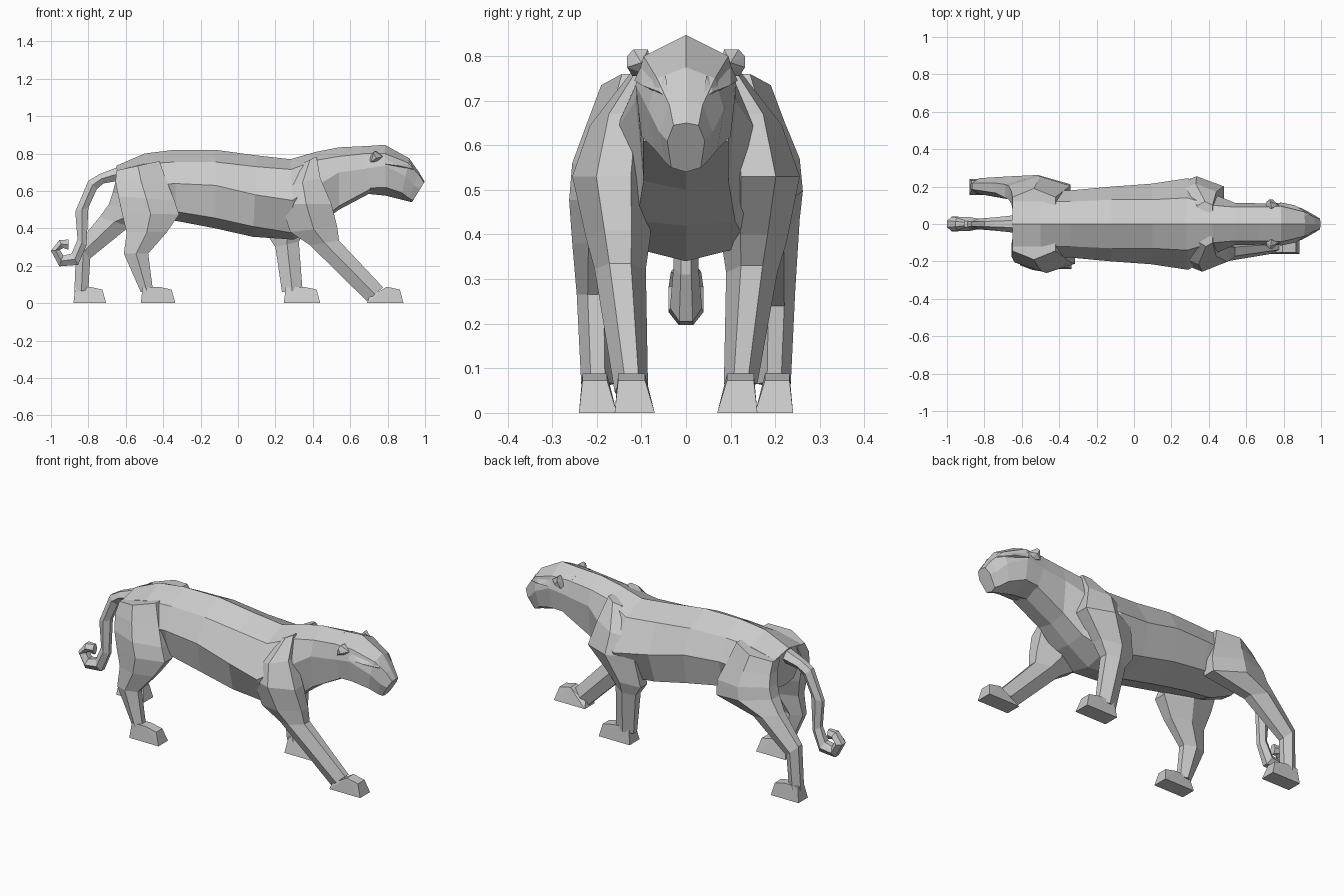
import bpy, bmesh


def finish(name, bm):
    bmesh.ops.recalc_face_normals(bm, faces=bm.faces[:])
    me = bpy.data.meshes.new(name)
    bm.to_mesh(me)
    bm.free()
    ob = bpy.data.objects.new(name, me)
    bpy.context.collection.objects.link(ob)
    return ob


def loft(name, rings):
    """Skin a list of equal-length point rings and cap both ends."""
    bm = bmesh.new()
    vs = [[bm.verts.new(p) for p in r] for r in rings]
    n = len(vs[0])
    for a, b in zip(vs, vs[1:]):
        for i in range(n):
            j = (i + 1) % n
            bm.faces.new((a[i], a[j], b[j], b[i]))
    bm.faces.new(vs[0])
    bm.faces.new(vs[-1])
    return finish(name, bm)


def hull(name, pts):
    bm = bmesh.new()
    for p in pts:
        bm.verts.new(p)
    bmesh.ops.convex_hull(bm, input=bm.verts[:])
    loose = [v for v in bm.verts if not v.link_faces]
    bmesh.ops.delete(bm, geom=loose, context='VERTS')
    return finish(name, bm)


def body_ring(xt, xb, zt, y1, z1, y2, z2, y3, z3, zb):
    """Mirrored eight-sided section leaning from xt (top) to xb (bottom)."""
    half = [(y1, z1), (y2, z2), (y3, z3)]
    pts = [(0, zt)] + half + [(0, zb)] + [(-y, z) for y, z in reversed(half)]
    return [(xt + (xb - xt) * (zt - z) / (zt - zb), y, z) for y, z in pts]


def limb_ring(ax, az, bx, bz, y0, y1, s=1):
    """Six-sided section between a front edge A and a back edge B."""
    c, w = (y0 + y1) / 2, (y1 - y0) / 2
    mx, mz = (ax + bx) / 2, (az + bz) / 2
    e = w * 0.42
    return [(ax, s * (c - e), az), (ax, s * (c + e), az), (mx, s * (c + w), mz),
            (bx, s * (c + e), bz), (bx, s * (c - e), bz), (mx, s * (c - w), mz)]


def paw(name, x0, x1, y0, y1, s, heel=0.085):
    pts = [(x, s * y, 0) for x in (x0, x1) for y in (y0, y1)]
    pts += [(x, s * y, z) for x, z in ((x0 + .01, heel), (x1 - .09, .088), (x1 - .02, .073))
            for y in (y0 + .022, y1 - .008)]
    hull(name, pts)


# Torso and neck
loft("torso", [body_ring(*r) for r in (
    (-.65, -.63, .735, .12, .71, .14, .63, .07, .53, .52),
    (-.50, -.50, .80, .12, .745, .18, .63, .11, .50, .46),
    (-.34, -.33, .82, .12, .755, .18, .64, .15, .49, .44),
    (-.12, -.12, .82, .13, .755, .20, .63, .165, .455, .40),
    (.10, .08, .79, .13, .73, .215, .58, .165, .41, .355),
    (.28, .30, .77, .14, .715, .245, .55, .14, .375, .34),
    (.42, .43, .81, .10, .765, .16, .63, .11, .43, .42),
    (.54, .54, .833, .09, .785, .113, .70, .095, .52, .50),
    (.68, .71, .84, .09, .80, .11, .72, .095, .61, .59))])

# Head with tapering muzzle
loft("head", [body_ring(*r) for r in (
    (.66, .69, .838, .09, .80, .11, .72, .095, .615, .585),
    (.785, .79, .847, .095, .80, .113, .735, .10, .62, .575),
    (.915, .87, .775, .065, .75, .085, .68, .07, .59, .555),
    (.968, .91, .70, .037, .69, .06, .63, .045, .56, .545),
    (.998, .93, .65, .028, .645, .042, .61, .033, .55, .54))])

# Ears and brow ridges, mirrored
for s, side in ((1, "left"), (-1, "right")):
    hull("ear_" + side, [(x, s * y, z) for x, y, z in (
        (.70, .08, .77), (.76, .08, .755), (.71, .12, .755), (.74, .132, .775),
        (.725, .132, .80), (.73, .118, .815), (.735, .085, .815), (.775, .10, .785))])
    hull("brow_" + side, [(x, s * y, z) for x, y, z in (
        (.78, .10, .78), (.78, .116, .745), (.86, .10, .735),
        (.93, .06, .72), (.95, .04, .705), (.92, .045, .755), (.88, .05, .72))])

# Front legs: right one strides forward, left one is upright
loft("front_leg_right", [limb_ring(*r, -1) for r in (
    (.42, .785, .35, .75, .05, .12),
    (.44, .67, .25, .62, .07, .215),
    (.50, .53, .23, .53, .07, .255),
    (.53, .41, .28, .38, .08, .225),
    (.54, .335, .385, .31, .09, .205),
    (.775, .085, .69, .01, .085, .16))])
loft("front_leg_left", [limb_ring(*r, 1) for r in (
    (.42, .785, .34, .75, .05, .12),
    (.44, .67, .22, .62, .07, .215),
    (.48, .53, .19, .53, .07, .255),
    (.37, .40, .16, .36, .08, .225),
    (.325, .33, .20, .30, .09, .205),
    (.345, .07, .235, .06, .085, .16))])
paw("front_paw_right", .69, .885, .07, .16, -1, .03)
paw("front_paw_left", .245, .44, .07, .16, 1)

# Hind legs: right one under the hip, left one trailing
hip = [(-.42, .76, -.65, .71, .03, .19), (-.38, .65, -.655, .65, .06, .222)]
loft("hind_leg_right", [limb_ring(*r, -1) for r in hip + [
    (-.34, .55, -.64, .57, .08, .255),
    (-.315, .475, -.62, .48, .09, .262),
    (-.38, .38, -.595, .38, .13, .255),
    (-.48, .265, -.61, .265, .16, .245),
    (-.455, .07, -.52, .06, .16, .235)]])
loft("hind_leg_left", [limb_ring(*r, 1) for r in hip + [
    (-.34, .55, -.67, .59, .08, .255),
    (-.34, .465, -.69, .53, .09, .262),
    (-.58, .41, -.74, .46, .13, .255),
    (-.79, .24, -.865, .31, .16, .245),
    (-.80, .07, -.875, .06, .16, .235)]])
paw("hind_paw_right", -.52, -.335, .155, .24, -1)
paw("hind_paw_left", -.88, -.705, .155, .24, 1)

# Tail with curled tip
loft("tail", [limb_ring(ax, az, bx, bz, -w, w) for ax, az, bx, bz, w in (
    (-.60, .745, -.61, .66, .05), (-.74, .69, -.72, .64, .037),
    (-.80, .655, -.755, .61, .033), (-.87, .49, -.80, .51, .028),
    (-.858, .34, -.81, .31, .028), (-.89, .265, -.855, .205, .036),
    (-.935, .255, -.955, .197, .039), (-.952, .285, -1.0, .28, .039),
    (-.935, .295, -.955, .338, .034), (-.905, .285, -.905, .34, .02))])
